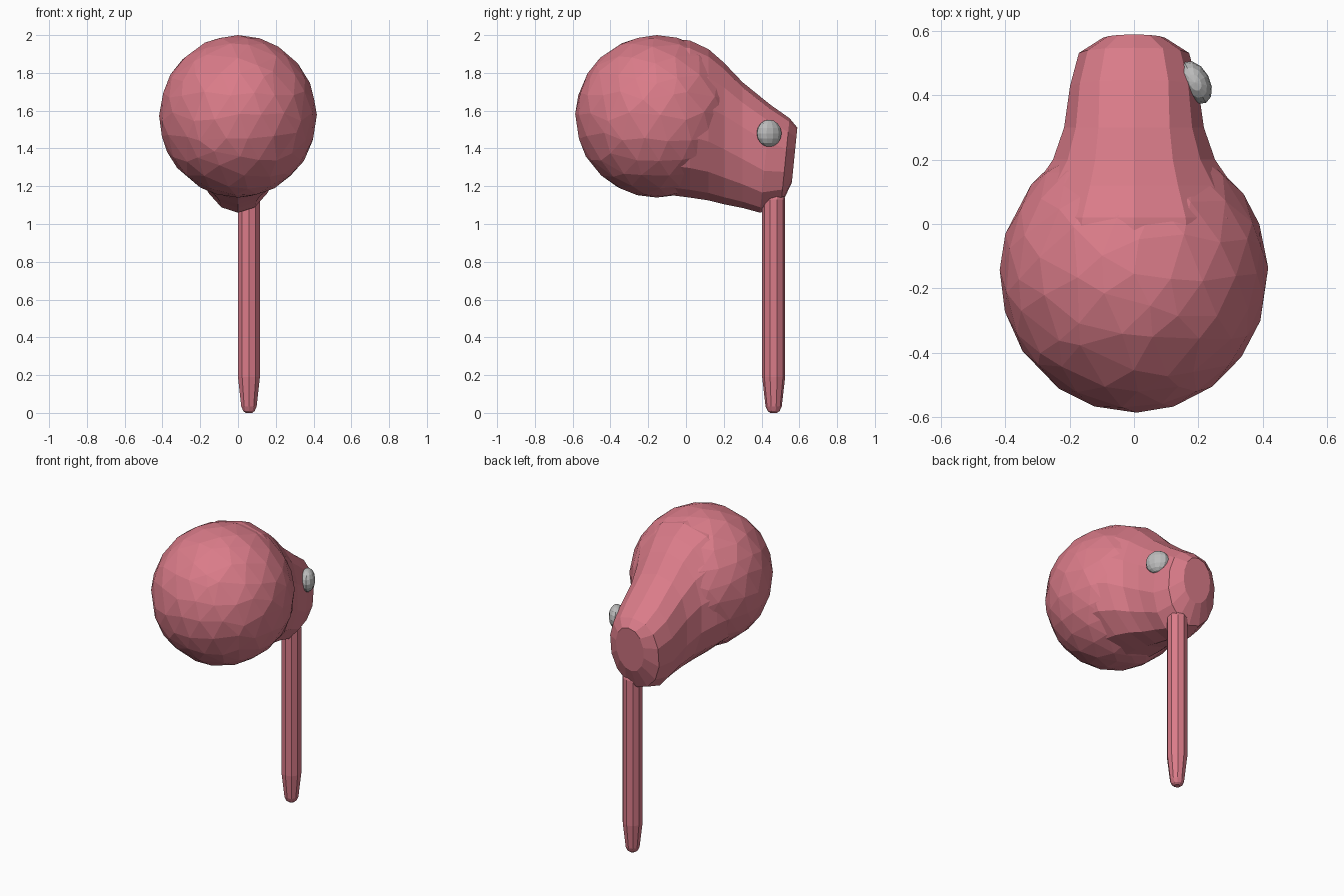
import bpy, bmesh, math, random
from mathutils import Matrix, Vector

if "Cube" in bpy.data.objects:
    bpy.data.objects.remove(bpy.data.objects["Cube"])

random.seed(4)


def material(name, rgb):
    m = bpy.data.materials.new(name)
    m.diffuse_color = (*rgb, 1)
    m.use_nodes = True
    m.node_tree.nodes["Principled BSDF"].inputs["Base Color"].default_value = m.diffuse_color
    return m


PINK = material("pink", (0.70, 0.20, 0.25))
GREY = material("light grey", (0.50, 0.50, 0.50))


def finish(bm, name, mat):
    bmesh.ops.recalc_face_normals(bm, faces=bm.faces)
    me = bpy.data.meshes.new(name)
    bm.to_mesh(me)
    bm.free()
    me.materials.append(mat)
    ob = bpy.data.objects.new(name, me)
    bpy.context.collection.objects.link(ob)
    return ob


def loft(rings, name, mat):
    """Skin a list of point rings and cap both ends."""
    bm = bmesh.new()
    loops = [[bm.verts.new(p) for p in ring] for ring in rings]
    n = len(loops[0])
    for a, b in zip(loops, loops[1:]):
        for i in range(n):
            j = (i + 1) % n
            bm.faces.new((a[i], a[j], b[j], b[i]))
    bm.faces.new(loops[0])
    bm.faces.new(loops[-1])
    return finish(bm, name, mat)


# Round body: icosphere with slightly uneven facets
bm = bmesh.new()
bmesh.ops.create_icosphere(bm, subdivisions=3, radius=1)
for v in bm.verts:
    if abs(v.co.z) < 0.99:
        v.co += Vector([random.uniform(-0.06, 0.06) for _ in range(3)])
    v.co.normalize()
    v.co = Vector((v.co.x * 0.418, v.co.y * 0.432 - 0.155, v.co.z * 0.43 + 1.57))
finish(bm, "body", PINK)

# Tapered snout: y, bottom z, top z, half width, squareness of the upper half
SNOUT = [(-0.10, 1.155, 1.98, 0.39, 2.0),
         (0.02, 1.14, 1.972, 0.37, 2.0),
         (0.12, 1.125, 1.925, 0.315, 2.0),
         (0.20, 1.105, 1.855, 0.258, 2.2),
         (0.30, 1.085, 1.75, 0.222, 2.4),
         (0.42, 1.06, 1.63, 0.203, 2.6),
         (0.525, 1.095, 1.56, 0.175, 2.5),
         (0.575, 1.22, 1.51, 0.10, 2.2)]
rings = []
for y, lo, hi, rx, power in SNOUT:
    mid, rz = (lo + hi) / 2, (hi - lo) / 2
    ring = []
    for i in range(14):
        a = math.tau * i / 14 + math.pi / 2
        c, s = math.cos(a), math.sin(a)
        e = 2 / power if s > 0 else 1
        x = math.copysign(abs(c) ** e, c) * rx
        z = math.copysign(abs(s) ** e, s) * rz
        lean = 0.10 * z if y > 0.3 else 0
        ring.append((x, y + lean, mid + z))
    rings.append(ring)
loft(rings, "snout", PINK)

# Single straight leg with a tapered, rounded foot
LEG = [(0.0, 0.018), (0.01, 0.032), (0.035, 0.043), (0.19, 0.061), (1.13, 0.061),
       (1.18, 0.045), (1.20, 0.02)]
loft([[(0.058 + r * math.cos(math.tau * (i + 0.5) / 10),
        0.464 + r * math.sin(math.tau * (i + 0.5) / 10), z) for i in range(10)]
      for z, r in LEG], "leg", PINK)

# Flattened button eye on the right side of the snout
bm = bmesh.new()
bmesh.ops.create_uvsphere(bm, u_segments=12, v_segments=8, radius=1)
bmesh.ops.transform(
    bm, verts=bm.verts,
    matrix=Matrix.Translation((0.19, 0.44, 1.48))
    @ Matrix.Rotation(math.radians(28), 4, 'Z')
    @ Matrix.Diagonal((0.046, 0.072, 0.072, 1)))
finish(bm, "eye", GREY)
